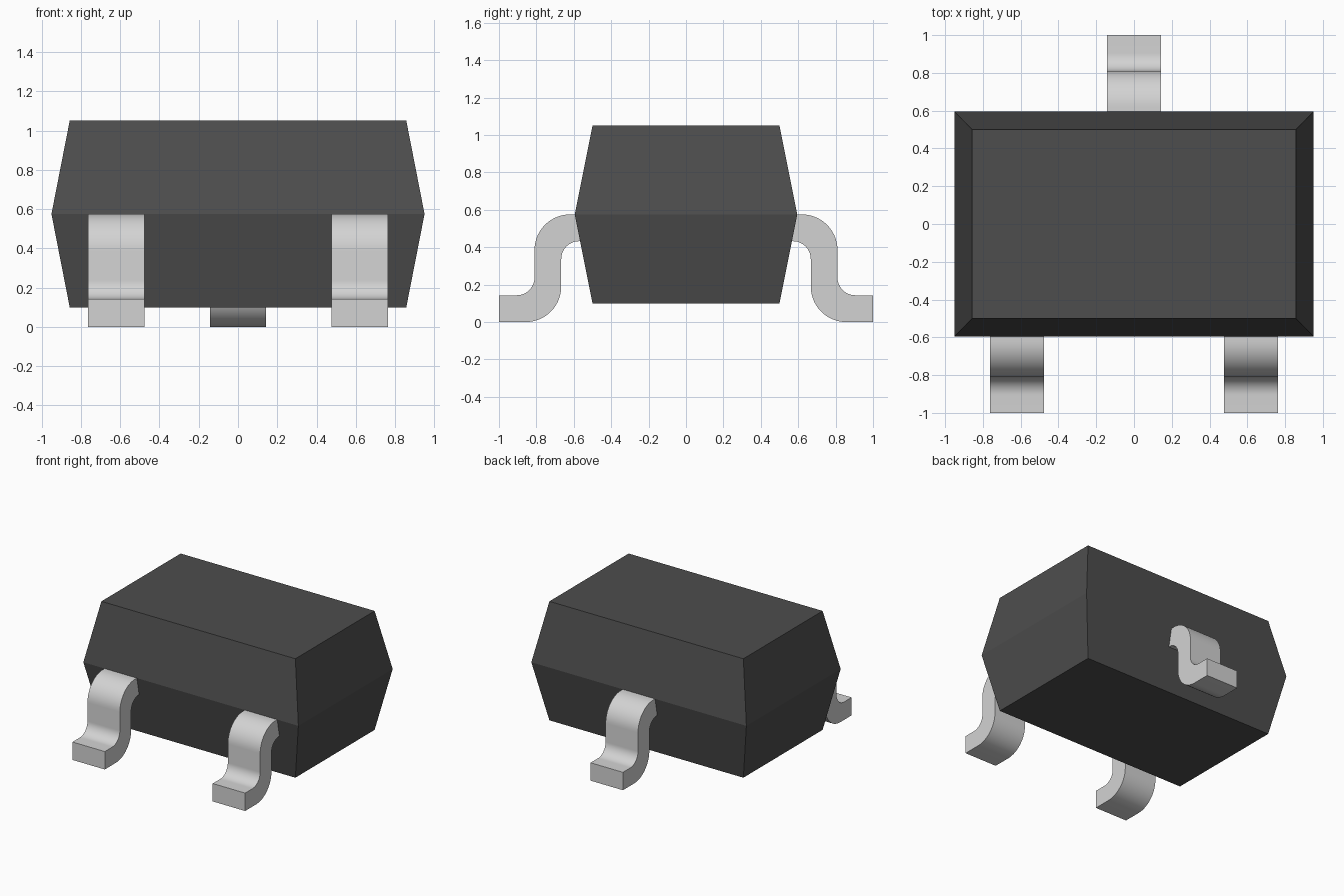
import bpy, bmesh
from math import sin, cos, pi, radians

if "Cube" in bpy.data.objects:
    bpy.data.objects.remove(bpy.data.objects["Cube"])


def material(name, value):
    m = bpy.data.materials.new(name)
    m.use_nodes = True
    m.diffuse_color = (value, value, value, 1)
    m.node_tree.nodes["Principled BSDF"].inputs["Base Color"].default_value = (value, value, value, 1)
    return m


black = material("black plastic", 0.075)
silver = material("silver metal", 0.65)


def finish(bm, name, mat):
    bmesh.ops.recalc_face_normals(bm, faces=bm.faces)
    mesh = bpy.data.meshes.new(name)
    bm.to_mesh(mesh)
    bm.free()
    mesh.materials.append(mat)
    obj = bpy.data.objects.new(name, mesh)
    bpy.context.collection.objects.link(obj)
    return obj


# Body: three stacked rectangles, widest at the waist
bm = bmesh.new()
rings = []
for x, y, z in ((0.857, 0.5, 0.1), (0.95, 0.595, 0.575), (0.857, 0.5, 1.05)):
    rings.append([bm.verts.new((sx * x, sy * y, z))
                  for sx, sy in ((-1, -1), (1, -1), (1, 1), (-1, 1))])
for low, high in zip(rings, rings[1:]):
    for i in range(4):
        j = (i + 1) % 4
        bm.faces.new((low[i], low[j], high[j], high[i]))
bm.faces.new(rings[0])
bm.faces.new(rings[-1])
finish(bm, "body", black)


def arc(cy, cz, r, start, end, steps=14):
    angles = [radians(start + (end - start) * i / steps) for i in range(steps + 1)]
    return [(cy + r * cos(a), cz + r * sin(a)) for a in angles]


# Gull-wing lead profile in (distance outward, height)
THICK, TOP = 0.143, 0.575
INNER, OUTER = 0.667, 0.81
R_SMALL, R_BIG = 0.095, 0.19
profile = (
    [(0.5, TOP)]
    + arc(OUTER - R_BIG, TOP - R_BIG, R_BIG, 90, 0)
    + arc(OUTER + R_SMALL, THICK + R_SMALL, R_SMALL, 180, 270)
    + [(1.0, THICK), (1.0, 0.0)]
    + arc(INNER + R_BIG, R_BIG, R_BIG, 270, 180)
    + arc(INNER - R_SMALL, TOP - THICK - R_SMALL, R_SMALL, 0, 90)
    + [(0.5, TOP - THICK)]
)


def lead(name, x, side, half=0.143):
    bm = bmesh.new()
    face = bm.faces.new([bm.verts.new((x - half, side * d, z)) for d, z in profile])
    out = bmesh.ops.extrude_face_region(bm, geom=[face])
    moved = [v for v in out["geom"] if isinstance(v, bmesh.types.BMVert)]
    bmesh.ops.translate(bm, verts=moved, vec=(2 * half, 0, 0))
    obj = finish(bm, name, silver)
    bpy.ops.object.select_all(action="DESELECT")
    obj.select_set(True)
    bpy.context.view_layer.objects.active = obj
    bpy.ops.object.shade_smooth_by_angle(angle=radians(30))


lead("front_right_lead", -0.62, -1)
lead("front_left_lead", 0.62, -1)
lead("back_lead", 0, 1)
